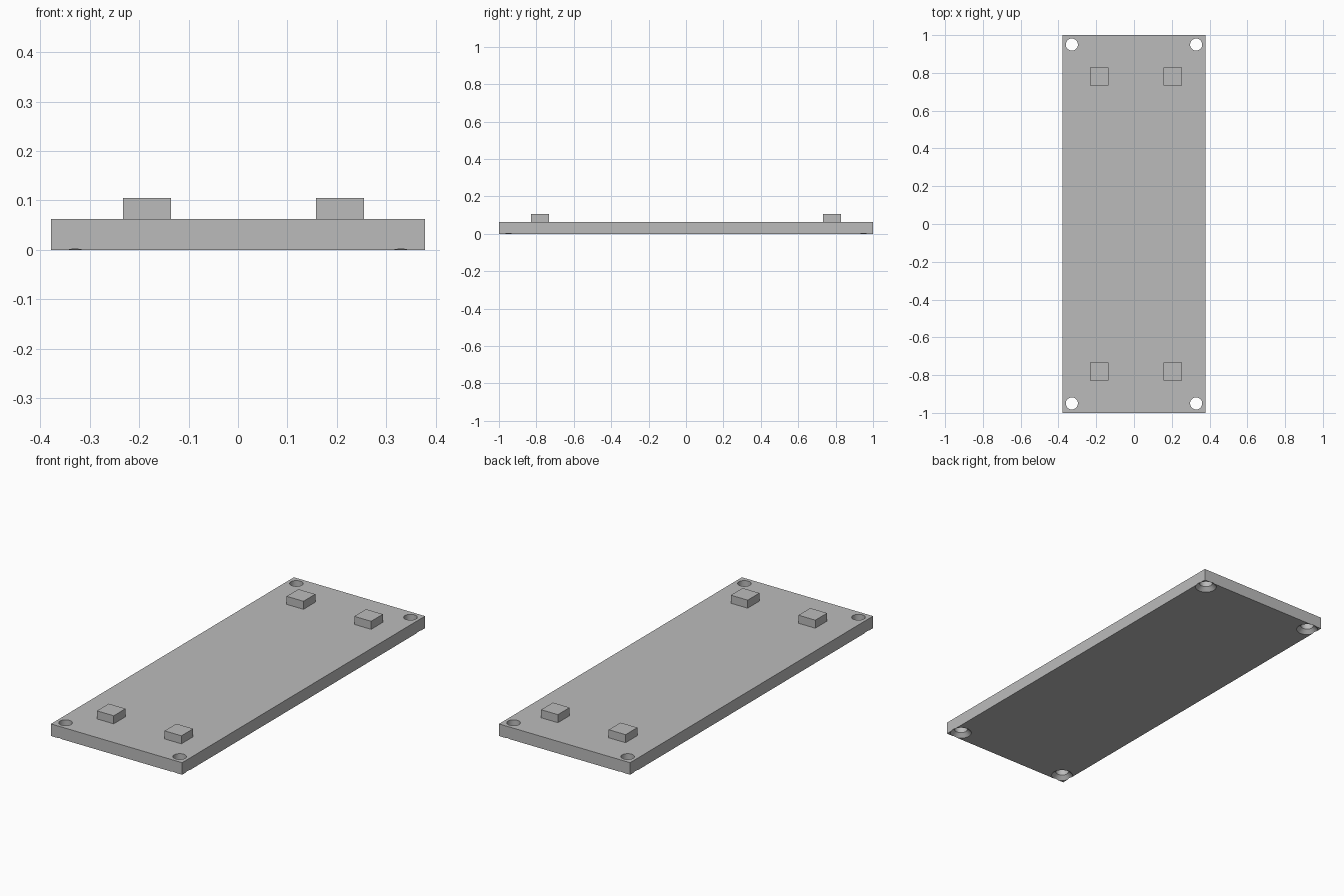
import bpy, bmesh, math
from mathutils import Matrix, Vector

cube = bpy.data.objects.get("Cube")
if cube:
    bpy.data.objects.remove(cube, do_unlink=True)

HALF_X, HALF_Y, THICK = 0.378, 1.0, 0.063
PAD, PAD_TOP = 0.097, 0.105
HOLE_R, SINK_R = 0.032, 0.052
SIGNS = [(sx, sy) for sx in (-1, 1) for sy in (-1, 1)]

grey = bpy.data.materials.new("plain grey")
grey.use_nodes = True
grey.diffuse_color = (0.5, 0.5, 0.5, 1)
grey.node_tree.nodes["Principled BSDF"].inputs["Base Color"].default_value = (0.5, 0.5, 0.5, 1)


def finish(name, bm):
    bmesh.ops.recalc_face_normals(bm, faces=bm.faces)
    mesh = bpy.data.meshes.new(name)
    bm.to_mesh(mesh)
    bm.free()
    mesh.materials.append(grey)
    obj = bpy.data.objects.new(name, mesh)
    bpy.context.collection.objects.link(obj)
    return obj


def box(name, size, centre):
    bm = bmesh.new()
    bmesh.ops.create_cube(bm, size=1, matrix=Matrix.Translation(centre) @ Matrix.Diagonal((*size, 1)))
    return finish(name, bm)


def lathe(name, profile, centre, sides=48):
    bm = bmesh.new()
    rings = [[bm.verts.new(Vector(centre) + Vector((r * math.cos(a), r * math.sin(a), z)))
              for a in (i * math.tau / sides for i in range(sides))] for r, z in profile]
    for low, high in zip(rings, rings[1:]):
        for i in range(sides):
            j = (i + 1) % sides
            bm.faces.new((low[i], low[j], high[j], high[i]))
    bm.faces.new(rings[0])
    bm.faces.new(rings[-1])
    return finish(name, bm)


# Flat base plate
plate = box("base_plate", (2 * HALF_X, 2 * HALF_Y, THICK), (0, 0, THICK / 2))

# Corner screw holes, countersunk from below and just breaking through the edges
depth = SINK_R - HOLE_R
profile = [(SINK_R + depth, -depth), (HOLE_R, depth), (HOLE_R, 2 * THICK)]
bpy.context.view_layer.objects.active = plate
for sx, sy in SIGNS:
    cutter = lathe("hole_cutter", profile, (sx * 0.329, sy * 0.95, 0))
    cutter.hide_render = True
    cut = plate.modifiers.new("screw hole", 'BOOLEAN')
    cut.operation, cut.solver, cut.object = 'DIFFERENCE', 'EXACT', cutter
    bpy.ops.object.modifier_apply(modifier=cut.name)
    bpy.data.objects.remove(cutter, do_unlink=True)

bpy.ops.object.select_all(action='DESELECT')
plate.select_set(True)
bpy.ops.object.shade_smooth_by_angle(angle=math.radians(30))

# Four square pads, slightly offset towards +x
height = PAD_TOP - THICK
for sx, sy in SIGNS:
    name = f"{'front' if sy < 0 else 'back'}_{'left' if sx > 0 else 'right'}_pad"
    box(name, (PAD, PAD, height), (0.011 + sx * 0.195, sy * 0.781, THICK + height / 2))
